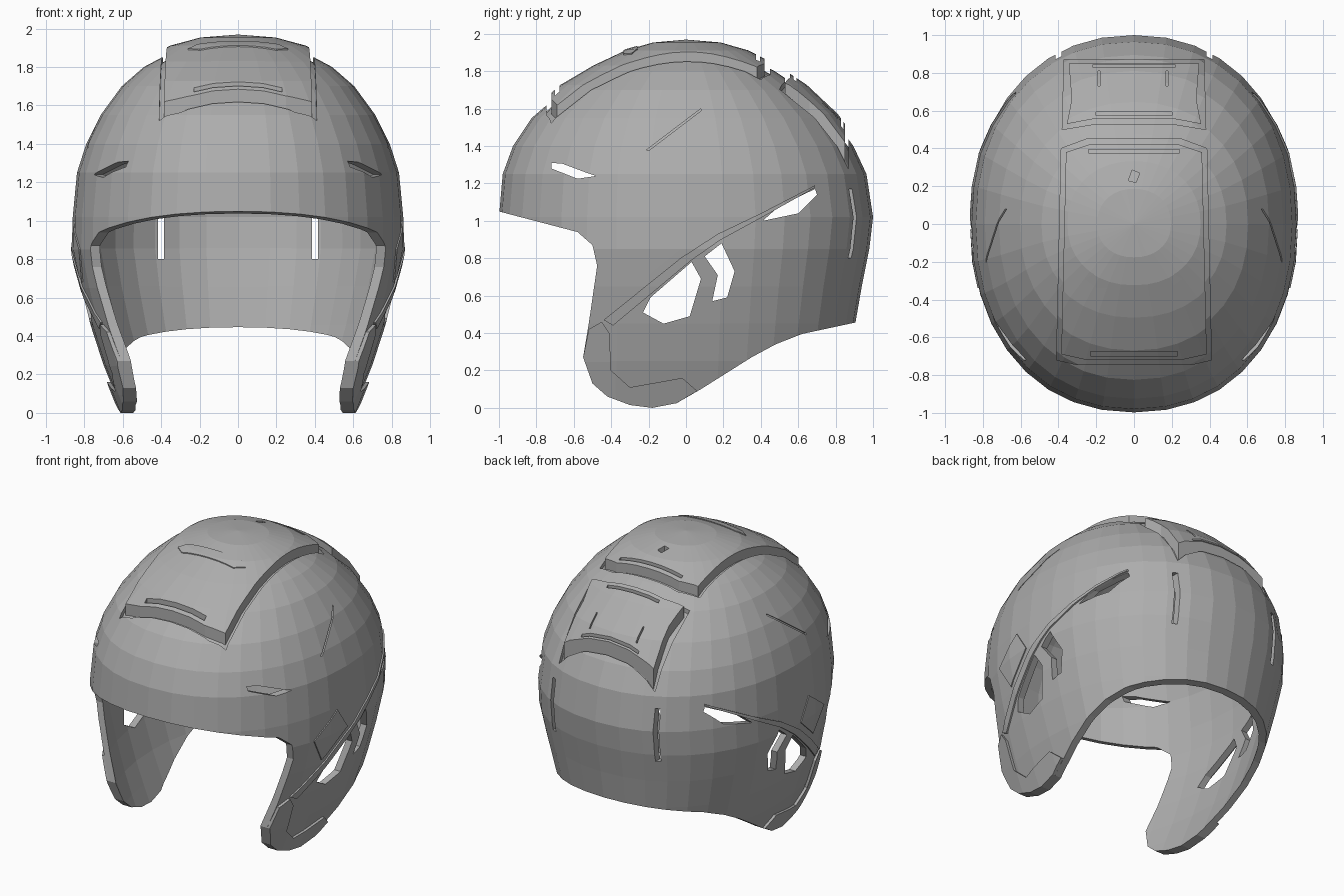
import bpy, bmesh, math

if "Cube" in bpy.data.objects:
    bpy.data.objects.remove(bpy.data.objects["Cube"])

grey = bpy.data.materials.new("helmet_grey")
grey.diffuse_color = (0.42, 0.42, 0.42, 1)
grey.use_nodes = True
grey.node_tree.nodes["Principled BSDF"].inputs["Base Color"].default_value = grey.diffuse_color

# height, half width, front reach, back reach
RINGS = [(-0.1, .56, .98, .78), (.1, .64, 1, .83), (.25, .70, 1, .87), (.45, .765, 1, .905),
         (.65, .82, 1, .94), (.85, .862, 1, .98), (1.02, .86, 1, 1), (1.25, .838, .98, .965),
         (1.4, .79, .925, .895), (1.55, .715, .825, .785), (1.7, .605, .65, .625),
         (1.8, .49, .48, .475), (1.88, .34, .31, .32), (1.92, .19, .17, .18)]
SEG = 36


def make(name, bm):
    bmesh.ops.recalc_face_normals(bm, faces=bm.faces)
    me = bpy.data.meshes.new(name)
    bm.to_mesh(me)
    bm.free()
    me.materials.append(grey)
    ob = bpy.data.objects.new(name, me)
    bpy.context.collection.objects.link(ob)
    return ob


def apply(ob):
    me = bpy.data.meshes.new_from_object(ob.evaluated_get(bpy.context.evaluated_depsgraph_get()))
    ob.modifiers.clear()
    ob.data = me


def cut(ob, tool, mode):
    m = ob.modifiers.new("cut", 'BOOLEAN')
    m.object, m.operation, m.solver = tool, mode, 'EXACT'
    apply(ob)
    bpy.data.objects.remove(tool)


def dome(name, thickness, offset):
    """Egg-shaped skin lofted from the ring table."""
    bm = bmesh.new()
    loops = []
    for z, w, f, b in RINGS:
        loop = []
        for i in range(SEG):
            a = 2 * math.pi * i / SEG
            c, s = math.cos(a), math.sin(a)
            x = math.copysign(abs(c) ** .92, c) * w
            y = math.copysign(abs(s) ** .92, s) * (b if s > 0 else f)
            loop.append(bm.verts.new((x, y, z)))
        loops.append(loop)
    for lo, hi in zip(loops, loops[1:]):
        for i in range(SEG):
            j = (i + 1) % SEG
            bm.faces.new((lo[i], lo[j], hi[j], hi[i]))
    top = bm.verts.new((0, 0, 1.935))
    for i in range(SEG):
        bm.faces.new((loops[-1][i], loops[-1][(i + 1) % SEG], top))
    ob = make(name, bm)
    m = ob.modifiers.new("skin", 'SOLIDIFY')
    m.thickness, m.offset = thickness, offset
    apply(ob)
    return ob


def prism(axis, polys, lo, hi):
    """Extrude flat outlines along an axis."""
    bm = bmesh.new()
    for poly in polys:
        put = {'x': lambda p, d: (d, p[0], p[1]), 'y': lambda p, d: (p[0], d, p[1]),
               'z': lambda p, d: (p[0], p[1], d)}[axis]
        a = [bm.verts.new(put(p, lo)) for p in poly]
        b = [bm.verts.new(put(p, hi)) for p in poly]
        bm.faces.new(a)
        bm.faces.new(b[::-1])
        for i in range(len(poly)):
            j = (i + 1) % len(poly)
            bm.faces.new((a[j], a[i], b[i], b[j]))
    ob = make("cutter", bm)
    ob.hide_render = True
    return ob


def plate(name, axis, polys, height, lo=-2, hi=2):
    """Patch of skin standing `height` above (and below) the shell surface."""
    ob = dome(name, 2 * height, 0)
    cut(ob, prism(axis, polys, lo, hi), 'INTERSECT')
    return ob


def rect(x0, x1, y0, y1):
    return [(x0, y0), (x1, y0), (x1, y1), (x0, y1)]


# Main shell trimmed to the side outline
shell = dome("helmet_shell", .045, -1)
OUTLINE = [(-2, 1.32), (-1, 1.05), (-.58, .94), (-.5, .87), (-.475, .76), (-.52, .45), (-.55, .27),
           (-.5, .13), (-.42, .06), (-.3, .015), (-.18, 0), (-.05, .025), (.08, .1), (.35, .27),
           (.48, .34), (.62, .395), (.9, .455), (2, .52), (2, 3), (-2, 3)]
cut(shell, prism('x', [OUTLINE], -2, 2), 'INTERSECT')

# Side openings: brow vent, rear vent, two ear holes
cut(shell, prism('x', [
    [(-.72, 1.31), (-.66, 1.305), (-.54, 1.26), (-.48, 1.24), (-.58, 1.225), (-.72, 1.28)],
    [(.41, 1.0), (.5, 1.08), (.69, 1.17), (.70, 1.14), (.6, 1.04)],
    [(-.23, .51), (-.19, .59), (.03, .78), (.08, .69), (.02, .49), (-.12, .45)],
    [(.10, .81), (.19, .88), (.26, .73), (.22, .59), (.14, .57), (.17, .71)]], -2, 2), 'DIFFERENCE')

# Vertical slots at the back
cut(shell, prism('y', [rect(s * .4 - .016, s * .4 + .016, .8, 1.17) for s in (-1, 1)], .5, 2),
    'DIFFERENCE')

# Recesses around the top and rear panels
TOP_EDGE = [(-.41, -.72), (-.3, -.745), (.3, -.745), (.41, -.72), (.385, .4), (.25, .45), (-.25, .45), (-.385, .4)]
REAR_EDGE = [(-.38, .5), (-.2, .53), (.2, .53), (.38, .5), (.37, .87), (-.37, .87)]
cut(shell, plate("recess", 'z', [TOP_EDGE, REAR_EDGE], .025, 1, 3), 'DIFFERENCE')

# Thin crease on each temple and small notch at the back
cut(shell, plate("crease", 'x', [[(-.21, 1.38), (.08, 1.6), (.08, 1.588), (-.2, 1.375)]], .012),
    'DIFFERENCE')
cut(shell, plate("notch", 'y', [[(-.03, .97), (.03, .97), (0, .91)]], .02, .5, 2), 'DIFFERENCE')

# Raised top panel with front and rear vent slits
top_panel = plate("top_panel", 'z', [
    [(-.385, -.69), (-.25, -.72), (.25, -.72), (.385, -.69), (.36, .38), (.24, .42), (-.24, .42), (-.36, .38)]],
    .034, 1, 3)
cut(top_panel, prism('z', [rect(-.23, .23, -.70, -.675), rect(-.24, .24, .375, .395),
                           [(-.03, .23), (.01, .22), (.03, .27), (-.01, .285)]], 1, 3), 'DIFFERENCE')

# Raised rear panel with frame slit
rear_panel = plate("rear_panel", 'z', [
    [(-.355, .53), (-.22, .555), (.22, .555), (.355, .53), (.33, .66), (.345, .85), (-.345, .85), (-.33, .66)]],
    .034, 1, 3)
cut(rear_panel, prism('z', [rect(-.2, .2, .575, .592), rect(-.22, .22, .83, .842),
                            rect(-.19, -.18, .73, .81), rect(.17, .18, .73, .81)], 1, 3), 'DIFFERENCE')

# Curved lip on the top panel
plate("top_panel_lip", 'z', [[(-.26, -.29), (-.2, -.26), (.2, -.26), (.26, -.29), (.2, -.335), (-.2, -.335)]],
      .04, 1, 3)

# Jaw guards wrapping the bottom of each cheek
plate("jaw_guards", 'x', [[(-.52, .42), (-.55, .27), (-.5, .13), (-.42, .06), (-.3, .015), (-.18, 0),
                           (-.05, .025), (.06, .09), (-.02, .16), (-.3, .11), (-.4, .2),
                           (-.41, .4), (-.45, .46)]], .018)

# Square side pads and the ridge above each ear
plate("side_pads", 'x', [[(-.34, .85), (-.13, 1.0), (-.03, .85), (-.24, .68)]], .007)
plate("ear_ridges", 'x', [[(-.44, .47), (-.03, .80), (.17, .93), (.4, 1.04), (.69, 1.19), (.69, 1.178),
                           (.4, 1.015), (.18, .895), (.03, .79), (-.39, .44)]], .01)
